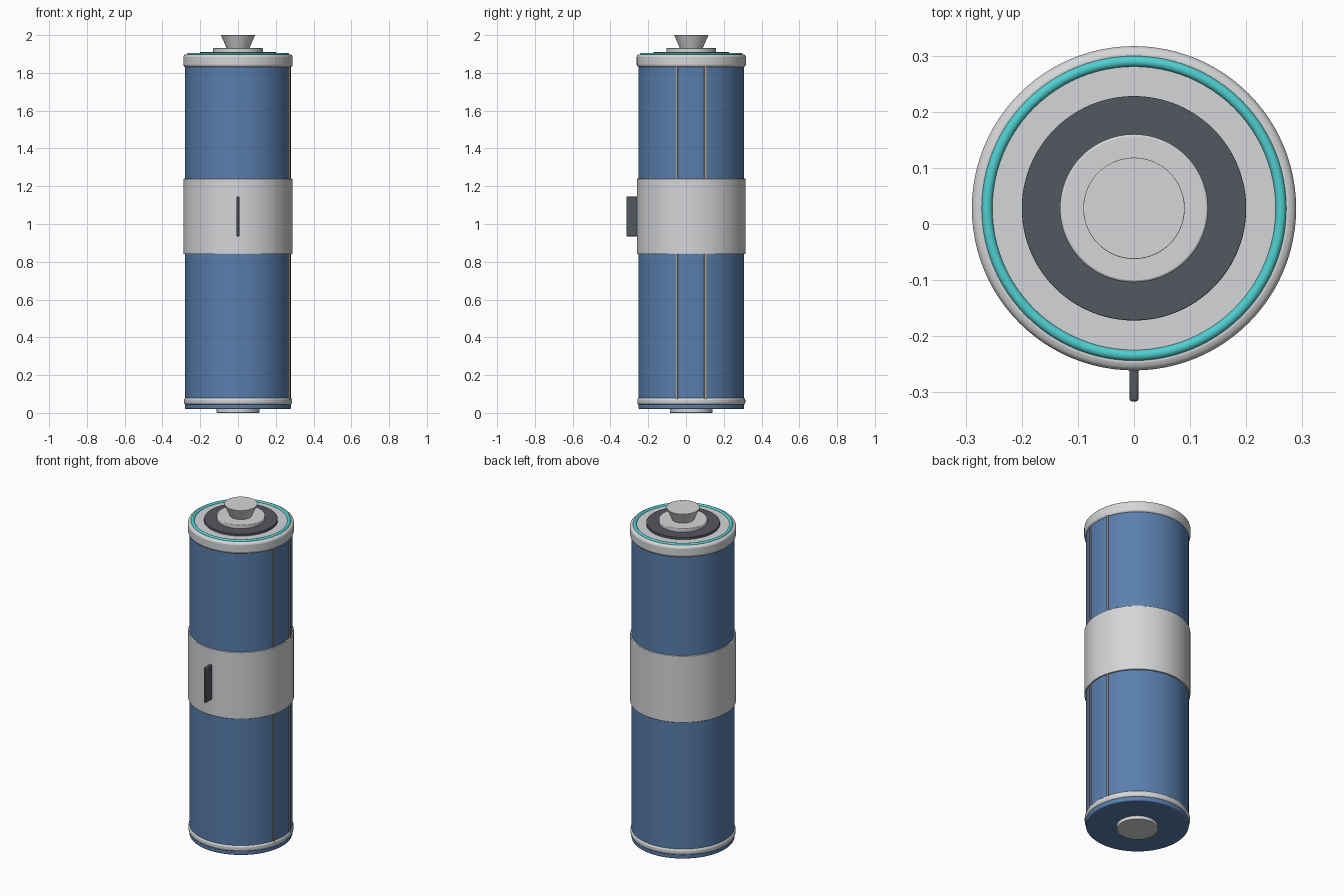
import bpy, bmesh, math
from mathutils import Matrix, Vector

cube = bpy.data.objects.get("Cube")
if cube:
    bpy.data.objects.remove(cube, do_unlink=True)

AXIS_Y = 0.028   # body axis, shifted back by the front tab
SEGMENTS = 96


def material(name, rgb):
    m = bpy.data.materials.new(name)
    m.use_nodes = True
    m.diffuse_color = (*rgb, 1)
    m.node_tree.nodes["Principled BSDF"].inputs["Base Color"].default_value = (*rgb, 1)
    return m


BLUE = material("steel blue", (0.10, 0.21, 0.42))
LIGHT = material("light grey", (0.66, 0.67, 0.68))
DARK = material("dark grey", (0.09, 0.095, 0.115))
TEAL = material("teal", (0.08, 0.62, 0.63))
TAN = material("warm grey", (0.42, 0.37, 0.32))


def finish(bm, name, mat, bevel=0, steps=3):
    bmesh.ops.recalc_face_normals(bm, faces=bm.faces)
    mesh = bpy.data.meshes.new(name)
    bm.to_mesh(mesh)
    bm.free()
    mesh.materials.append(mat)
    obj = bpy.data.objects.new(name, mesh)
    bpy.context.collection.objects.link(obj)
    if bevel:
        mod = obj.modifiers.new("soft edges", 'BEVEL')
        mod.width, mod.segments = bevel, steps
        mod.limit_method, mod.angle_limit = 'ANGLE', math.radians(40)
    bpy.ops.object.select_all(action='DESELECT')
    obj.select_set(True)
    bpy.context.view_layer.objects.active = obj
    bpy.ops.object.shade_smooth_by_angle(angle=math.radians(35))
    return obj


def drum(name, mat, z0, z1, r0, r1=None, bevel=0):
    """Upright cylinder or cone on the body axis."""
    bm = bmesh.new()
    bmesh.ops.create_cone(bm, cap_ends=True, segments=SEGMENTS, radius1=r0,
                          radius2=r1 or r0, depth=z1 - z0,
                          matrix=Matrix.Translation((0, AXIS_Y, (z0 + z1) / 2)))
    return finish(bm, name, mat, bevel)


def ring(name, mat, z, major, minor):
    """Round-section ring on the body axis."""
    bm = bmesh.new()
    sides = 12
    loop = [bm.verts.new((major + minor * math.cos(a), 0, minor * math.sin(a)))
            for a in (math.tau * i / sides for i in range(sides))]
    edges = [bm.edges.new((loop[i], loop[(i + 1) % sides])) for i in range(sides)]
    bmesh.ops.spin(bm, geom=loop + edges, cent=(0, 0, 0), axis=(0, 0, 1),
                   angle=math.tau, steps=SEGMENTS, use_merge=True)
    bmesh.ops.remove_doubles(bm, verts=bm.verts, dist=0.00001)
    bmesh.ops.translate(bm, verts=bm.verts, vec=(0, AXIS_Y, z))
    return finish(bm, name, mat)


def box(name, mat, centre, size, turn=0, bevel=0):
    bm = bmesh.new()
    place = (Matrix.Translation(centre) @ Matrix.Rotation(turn, 4, 'Z')
             @ Matrix.Diagonal((*size, 1)))
    bmesh.ops.create_cube(bm, size=1, matrix=place)
    return finish(bm, name, mat, bevel, 2)


# Main casing and its collars
drum("casing", BLUE, 0.02, 1.88, 0.28, bevel=0.006)
drum("top_cap", LIGHT, 1.83, 1.898, 0.289, bevel=0.014)
drum("bottom_collar", LIGHT, 0.043, 0.08, 0.286, bevel=0.012)
drum("middle_band", LIGHT, 0.84, 1.24, 0.288, bevel=0.003)

# Top end: glowing ring, insulator, contact plate and flared button
ring("accent_ring", TEAL, 1.896, 0.262, 0.010)
drum("insulator_disc", DARK, 1.89, 1.911, 0.20, bevel=0.002)
drum("contact_plate", LIGHT, 1.905, 1.932, 0.132, bevel=0.004)
drum("contact_button", LIGHT, 1.93, 2.0, 0.06, 0.091, bevel=0.002)

# Bottom contact
drum("bottom_contact", LIGHT, 0.0, 0.03, 0.113, bevel=0.003)

# Two seam strips along the +x side
for name, angle in (("front_seam", -15.6), ("rear_seam", 15.2)):
    a = math.radians(angle)
    centre = Vector((0.279 * math.cos(a), AXIS_Y + 0.279 * math.sin(a), 0.955))
    box(name, TAN, centre, (0.014, 0.010, 1.77), a)

# Front tab on the band
box("front_tab", DARK, (0, -0.283, 1.04), (0.016, 0.066, 0.21), bevel=0.004)
